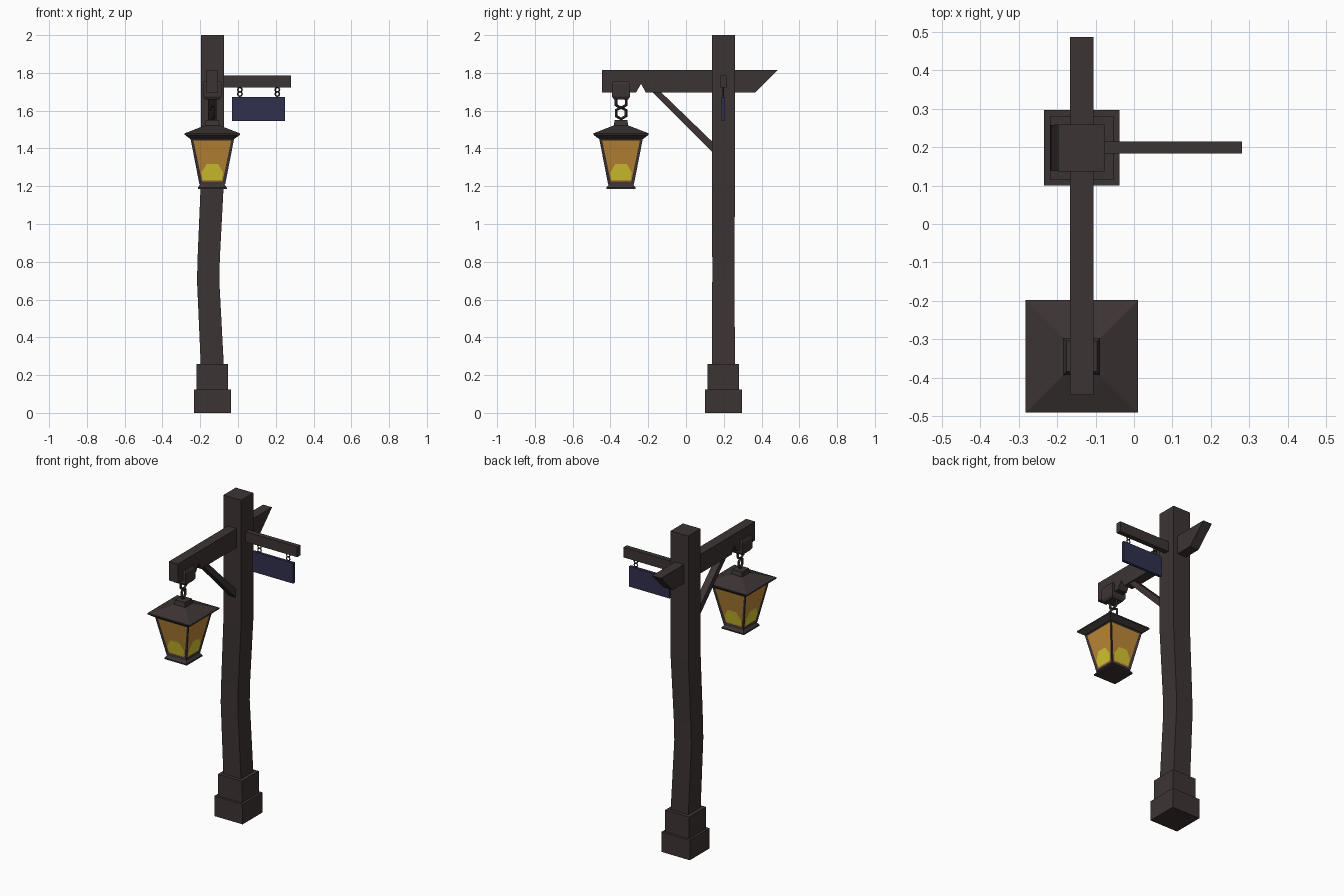
import bpy, bmesh, math
from mathutils import Matrix, Vector

if "Cube" in bpy.data.objects:
    bpy.data.objects.remove(bpy.data.objects["Cube"])


def material(name, rgb):
    m = bpy.data.materials.new(name)
    m.diffuse_color = (*rgb, 1)
    m.use_nodes = True
    m.node_tree.nodes["Principled BSDF"].inputs["Base Color"].default_value = m.diffuse_color
    return m


WOOD = material("dark_wood", (0.046, 0.034, 0.034))
SIGN = material("navy_board", (0.030, 0.030, 0.075))
GLASS = material("amber_glass", (0.52, 0.25, 0.04))
FLAME = material("yellow_glow", (0.68, 0.58, 0.03))

PX, PY = -0.136, 0.198      # post centre
LX, LY = -0.136, -0.344     # lantern centre


def finish(name, bm, *mats):
    bmesh.ops.recalc_face_normals(bm, faces=bm.faces)
    me = bpy.data.meshes.new(name)
    bm.to_mesh(me)
    bm.free()
    for m in mats:
        me.materials.append(m)
    ob = bpy.data.objects.new(name, me)
    bpy.context.collection.objects.link(ob)
    return ob


def loft_bm(rings):
    """Stack of square rings: (centre x, centre y, z, half width)."""
    bm = bmesh.new()
    loops = [[bm.verts.new((x + sx * h, y + sy * h, z))
              for sx, sy in ((-1, -1), (1, -1), (1, 1), (-1, 1))]
             for x, y, z, h in rings]
    for a, b in zip(loops, loops[1:]):
        for i in range(4):
            j = (i + 1) % 4
            bm.faces.new((a[i], a[j], b[j], b[i]))
    bm.faces.new(loops[0][::-1])
    bm.faces.new(loops[-1])
    return bm


def side_profile(name, pts, x0, x1, mat=WOOD):
    """Extrude a (y, z) outline from x0 to x1."""
    bm = bmesh.new()
    f = bm.faces.new([bm.verts.new((x0, y, z)) for y, z in pts])
    r = bmesh.ops.extrude_face_region(bm, geom=[f])
    vs = [v for v in r["geom"] if isinstance(v, bmesh.types.BMVert)]
    bmesh.ops.translate(bm, verts=vs, vec=(x1 - x0, 0, 0))
    return finish(name, bm, mat)


def box(name, x0, x1, y0, y1, z0, z1, mat=WOOD):
    return side_profile(name, [(y0, z0), (y1, z0), (y1, z1), (y0, z1)], x0, x1, mat)


def ring(name, loc, major, minor, rot=(0, 0, 0), seg=6, stretch=1.0):
    bpy.ops.mesh.primitive_torus_add(major_segments=seg, minor_segments=4, location=loc,
                                     rotation=rot, major_radius=major, minor_radius=minor)
    ob = bpy.context.object
    ob.name = name
    ob.data.materials.append(WOOD)
    return ob


# stepped foot and bent post
finish("post_foot", loft_bm([(PX, PY, 0, .098), (PX, PY, .125, .098),
                             (PX, PY, .125, .083), (PX, PY, .26, .083)]), WOOD)
finish("post", loft_bm([(PX, PY, .25, .061), (PX - .022, PY, .7, .059),
                        (PX - .019, PY, .82, .059), (PX, PY, 1.22, .061),
                        (PX, PY, 2.0, .061)]), WOOD)

# main arm with a slanted tail and a notch underneath
side_profile("main_arm", [(-.444, 1.697), (-.264, 1.697), (-.238, 1.742), (-.213, 1.697),
                          (.368, 1.697), (.486, 1.815), (-.444, 1.815)],
             PX - .031, PX + .031)

# diagonal brace
side_profile("brace", [(-.195, 1.715), (-.15, 1.715), (.145, 1.43), (.145, 1.375)],
             PX - .022, PX + .022)

# block gripping the arm above the lantern
finish("hanger_block", loft_bm([(LX, LY, 1.66, .038), (LX, LY, 1.675, .048),
                                (LX, LY, 1.74, .048), (LX, LY, 1.757, .040)]), WOOD)

# two six-sided chain links
for i, z in enumerate((1.645, 1.587)):
    ring(f"chain_link_{i + 1}", (LX, LY, z), .031, .008, (0, math.pi / 2, math.radians(12 * i)))

# sign arm, board and its small rings
box("sign_arm", PX, .281, .183, .214, 1.722, 1.786)
box("sign_board", -.032, .249, .189, .207, 1.546, 1.673, SIGN)
for i, x in enumerate((.01, .208)):
    for j, z in enumerate((1.711, 1.688)):
        ring(f"sign_ring_{i + 1}_{j + 1}", (x, PY, z), .012, .004,
             (math.pi / 2, 0, j and 0.0), 8)

# lantern roof and base
finish("lantern_roof", loft_bm([(LX, LY, h[0], h[1]) for h in (
    (1.45, .116), (1.472, .146), (1.48, .146), (1.522, .038), (1.55, .034))]), WOOD)
finish("lantern_base", loft_bm([(LX, LY, 1.185, .077), (LX, LY, 1.193, .077),
                                (LX, LY, 1.212, .062)]), WOOD)

# lantern body: tapered box with inset glass on its four sides
Z0, H0, Z1, H1 = 1.208, .068, 1.455, .116
bm = loft_bm([(LX, LY, Z0, H0), (LX, LY, Z1, H1)])
bmesh.ops.recalc_face_normals(bm, faces=bm.faces)
panes = [f for f in bm.faces if abs(f.normal.z) < .6]
bmesh.ops.inset_individual(bm, faces=panes, thickness=.021, depth=-.005)
for f in panes:
    f.material_index = 1
finish("lantern_body", bm, WOOD, GLASS)

# glow plates lying on the glass
glow = [(-.050, 1.232), (.050, 1.232), (.057, 1.272), (.030, 1.318), (-.030, 1.318), (-.057, 1.272)]
bm = bmesh.new()
for k in range(4):
    spin = Matrix.Rotation(k * math.pi / 2, 3, 'Z')
    vs = []
    for x, z in glow:
        out = H0 + (z - Z0) / (Z1 - Z0) * (H1 - H0) - .003
        vs.append(bm.verts.new(spin @ Vector((x, -out, z)) + Vector((LX, LY, 0))))
    bm.faces.new(vs)
bm.normal_update()
me_ob = bpy.data.meshes.new("lantern_glow")
bm.to_mesh(me_ob)
bm.free()
me_ob.materials.append(FLAME)
bpy.context.collection.objects.link(bpy.data.objects.new("lantern_glow", me_ob))
